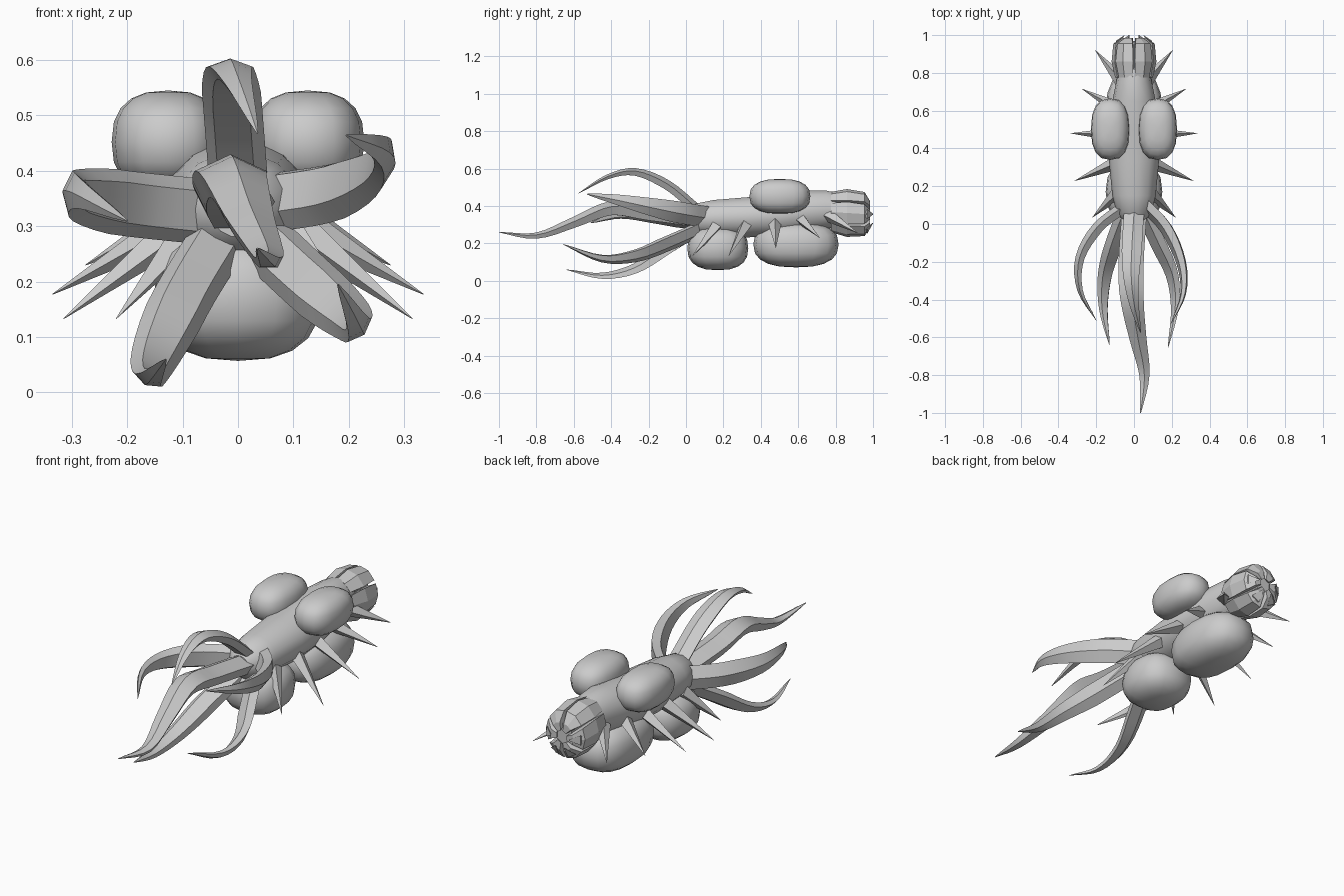
import bpy, bmesh, math
from mathutils import Vector
from mathutils.geometry import interpolate_bezier

if "Cube" in bpy.data.objects:
    bpy.data.objects.remove(bpy.data.objects["Cube"])


def finish(name, bm, angle=None):
    bmesh.ops.recalc_face_normals(bm, faces=bm.faces)
    me = bpy.data.meshes.new(name)
    bm.to_mesh(me)
    bm.free()
    ob = bpy.data.objects.new(name, me)
    bpy.context.collection.objects.link(ob)
    if angle:
        bpy.ops.object.select_all(action='DESELECT')
        ob.select_set(True)
        bpy.context.view_layer.objects.active = ob
        bpy.ops.object.shade_smooth_by_angle(angle=math.radians(angle))
    return ob


def skin(name, rings, angle=None):
    """Join closed rings of points into one capped skin."""
    bm = bmesh.new()
    vs = [[bm.verts.new(p) for p in r] for r in rings]
    n = len(vs[0])
    for a, b in zip(vs, vs[1:]):
        for i in range(n):
            j = (i + 1) % n
            bm.faces.new((a[i], a[j], b[j], b[i]))
    bm.faces.new(vs[0])
    bm.faces.new(vs[-1])
    return finish(name, bm, angle)


def smooth_path(pts, steps=5):
    """Catmull-Rom samples through the points."""
    p = [Vector(q) for q in pts]
    p = [2 * p[0] - p[1]] + p + [2 * p[-1] - p[-2]]
    out = []
    for a, b, c, d in zip(p, p[1:], p[2:], p[3:]):
        out += interpolate_bezier(b, b + (c - a) / 6, c - (d - b) / 6, c, steps)[:-1]
    return out + [p[-2]]


def blob(name, centre, size, power=0.8):
    """Rounded, slightly boxy bulge."""
    bm = bmesh.new()
    bmesh.ops.create_uvsphere(bm, u_segments=16, v_segments=10, radius=1)
    for v in bm.verts:
        v.co = Vector([c + s * math.copysign(abs(k) ** power, k)
                       for c, s, k in zip(centre, size, v.co)])
    return finish(name, bm, 40)


def tentacle(name, pts, outward, width=0.062, thick=0.032):
    """Flattened five-sided arm tapering to a point."""
    path = smooth_path(pts)
    out = Vector(outward)
    rings = []
    for i, p in enumerate(path):
        t = i / (len(path) - 1)
        tan = (path[min(i + 1, len(path) - 1)] - path[max(i - 1, 0)]).normalized()
        side = tan.cross(out).normalized()
        up = side.cross(tan)
        s = max(0.03, min(1, 1.35 * (1 - t) ** 0.75))
        rings.append([p + side * width * s * math.cos(a) + up * thick * s * math.sin(a)
                      for a in [math.tau * k / 5 + math.pi / 2 for k in range(5)]])
    skin(name, rings, 30)


# Body trunk: y, half width, centre z, half height
trunk = [(0.015, 0.05, 0.33, 0.05), (0.05, 0.09, 0.33, 0.085), (0.15, 0.115, 0.335, 0.1),
         (0.33, 0.132, 0.34, 0.11), (0.5, 0.13, 0.35, 0.115), (0.65, 0.115, 0.37, 0.115),
         (0.75, 0.095, 0.38, 0.105), (0.82, 0.08, 0.38, 0.09)]
skin("body", [[(w * math.cos(a), y, z + h * math.sin(a))
               for a in [math.tau * k / 14 for k in range(14)]]
              for y, w, z, h in trunk], 40)

# Bulges above and below the trunk
for s, side in ((-1, "left"), (1, "right")):
    blob(side + "_back_bulge", (s * 0.126, 0.502, 0.452), (0.102, 0.163, 0.093))
blob("rear_belly_bulge", (0, 0.17, 0.175), (0.15, 0.163, 0.118))
blob("front_belly_bulge", (0, 0.588, 0.195), (0.15, 0.228, 0.123))

# Tentacles
tentacle("top_tentacle", [(0, 0.06, 0.38), (-0.01, -0.1, 0.51), (-0.015, -0.27, 0.58),
                          (0.0, -0.42, 0.555), (0.035, -0.575, 0.468)], (0, 0, 1), 0.056, 0.028)
tentacle("long_tentacle", [(0, 0.04, 0.33), (-0.015, -0.2, 0.36), (-0.01, -0.4, 0.385),
                           (0.02, -0.6, 0.31), (0.055, -0.8, 0.24), (0.035, -1.0, 0.26)],
         (0, 0, 1), 0.07, 0.045)
tentacle("left_tentacle", [(-0.05, 0.09, 0.325), (-0.19, -0.02, 0.34), (-0.285, -0.18, 0.355),
                           (-0.285, -0.35, 0.36), (-0.2, -0.51, 0.31)], (-1, 0, 0.1))
tentacle("right_tentacle", [(0.05, 0.11, 0.345), (0.17, -0.02, 0.365), (0.25, -0.2, 0.4),
                            (0.26, -0.37, 0.435), (0.195, -0.53, 0.464)], (1, 0, -0.2))
tentacle("lower_left_tentacle", [(-0.04, 0.06, 0.27), (-0.1, -0.1, 0.17), (-0.15, -0.27, 0.065),
                                 (-0.16, -0.45, 0.026), (-0.13, -0.64, 0.06)], (-0.5, 0, -1), 0.056, 0.03)
tentacle("lower_right_tentacle", [(0.05, 0.06, 0.27), (0.125, -0.1, 0.2), (0.2, -0.27, 0.135),
                                  (0.215, -0.45, 0.12), (0.18, -0.655, 0.195)], (0.8, 0, -0.8), 0.056, 0.03)

# Side spikes: base and tip
spikes = [((0.09, 0.16, 0.29), (0.22, 0.035, 0.133)), ((0.1, 0.32, 0.3), (0.315, 0.228, 0.133)),
          ((0.1, 0.475, 0.31), (0.335, 0.48, 0.177)), ((0.08, 0.61, 0.335), (0.275, 0.715, 0.23)),
          ((0.07, 0.76, 0.35), (0.205, 0.92, 0.255))]
for s, side in ((-1, "left"), (1, "right")):
    for n, (b, t) in enumerate(spikes, 1):
        b, t = (Vector((s * q[0], q[1], q[2])) for q in (b, t))
        d = (t - b).normalized()
        u = d.cross(Vector((0, 0, 1))).normalized()
        v = d.cross(u)
        base = [b + u * 0.036 * math.cos(a) + v * 0.036 * math.sin(a)
                for a in [math.tau * k / 4 for k in range(4)]]
        skin(f"{side}_spike_{n}", [base, [t + (p - b) * 0.02 for p in base]])

# Head: six angular plates closing around the mouth: y, outer radius, half angle
plate = [(0.775, 0.108, 26), (0.86, 0.128, 28), (0.955, 0.118, 26), (0.985, 0.07, 20)]
for n in range(6):
    mid = 60 * n
    rings = []
    for y, r, half in plate:
        cz = 0.368 - 0.06 * (y - 0.775)
        pt = lambda rad, deg: (rad * 0.9 * math.cos(math.radians(deg)), y,
                               cz + rad * math.sin(math.radians(deg)))
        rings.append([pt(r, mid - half), pt(r * 1.03, mid), pt(r, mid + half),
                      pt(r * 0.45, mid + half), pt(r * 0.45, mid - half)])
    skin(f"mouth_plate_{n + 1}", rings)
    # small fang at the end of each lower plate
    if n in (0, 3, 4, 5):
        c, q = math.cos(math.radians(mid)), math.sin(math.radians(mid))
        b = Vector((0.095 * c, 0.97, 0.357 + 0.105 * q))
        tip = Vector((0.05 * c, 1.0, 0.357 + 0.055 * q))
        tang = Vector((-q, 0, c)) * 0.025
        back = Vector((0, -0.03, 0))
        skin(f"fang_{n + 1}", [[b + tang, b - tang, b + back],
                               [tip + tang * 0.1, tip - tang * 0.1, tip + back * 0.1]])
bm = bmesh.new()
bmesh.ops.create_cone(bm, cap_ends=True, segments=6, radius1=0.1, radius2=0.055, depth=0.19)
for v in bm.verts:
    v.co = Vector((v.co.x * 0.9, 0.875 + v.co.z, 0.365 + v.co.y))
finish("mouth_core", bm)
